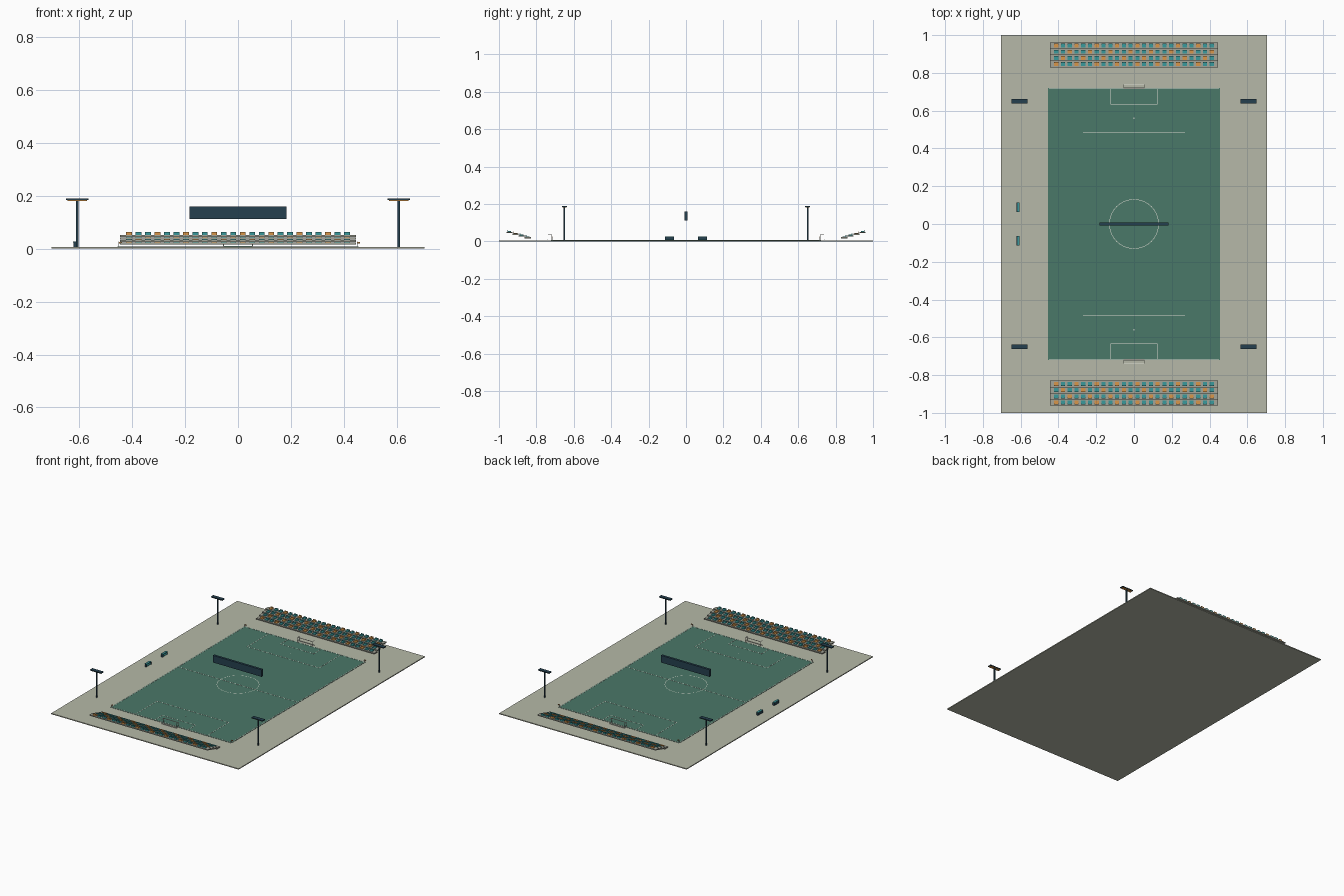
import bpy
import bmesh
import math
from mathutils import Matrix, Vector

cube = bpy.data.objects.get("Cube")
if cube:
    bpy.data.objects.remove(cube, do_unlink=True)


def material(name, hexcode):
    srgb = [int(hexcode[i:i + 2], 16) / 255 for i in (0, 2, 4)]
    colour = [c / 12.92 if c < 0.04 else ((c + 0.055) / 1.055) ** 2.4 for c in srgb] + [1]
    m = bpy.data.materials.new(name)
    m.use_nodes = True
    m.diffuse_color = colour
    m.node_tree.nodes["Principled BSDF"].inputs["Base Color"].default_value = colour
    return m


paving = material("paving", "b6b9a8")
turf = material("turf", "4a7868")
white = material("line white", "e6e6dc")
concrete = material("concrete", "a3a598")
navy = material("navy", "25404f")
teal = material("seat teal", "3a9a9c")
orange = material("orange", "d8964a")


def boxes(name, parts, mats):
    """One object from boxes given as (centre, size, material index)."""
    bm = bmesh.new()
    for centre, size, index in parts:
        mat = Matrix.Translation(centre) @ Matrix.Diagonal(Vector(size).to_4d())
        verts = bmesh.ops.create_cube(bm, size=1, matrix=mat)["verts"]
        for face in {f for v in verts for f in v.link_faces}:
            face.material_index = index
    return finish(name, bm, mats)


def finish(name, bm, mats):
    mesh = bpy.data.meshes.new(name)
    bm.to_mesh(mesh)
    bm.free()
    for m in mats:
        mesh.materials.append(m)
    obj = bpy.data.objects.new(name, mesh)
    bpy.context.collection.objects.link(obj)
    return obj


def arc(name, radius, y, start, end, count):
    """Flat painted arc around (0, y)."""
    bm = bmesh.new()
    rims = []
    for i in range(count + 1):
        a = start + (end - start) * i / count
        rims.append([bm.verts.new((r * math.cos(a), y + r * math.sin(a), LINE_Z + 0.0006))
                     for r in (radius - LINE / 2, radius + LINE / 2)])
    for a, b in zip(rims, rims[1:]):
        bm.faces.new((a[0], a[1], b[1], b[0]))
    finish(name, bm, [white])


LINE, LINE_Z = 0.0025, 0.0078
HALF_X, HALF_Y = 0.45, 0.715

# Ground and pitch
boxes("ground", [((0, 0, 0.003), (1.41, 2, 0.006), 0)], [paving])
boxes("pitch", [((0, 0, 0.0065), (0.91, 1.44, 0.002), 0)], [turf])


# Painted markings
def line_x(y, half):
    return ((0, y, LINE_Z), (2 * half, LINE, 0.001), 0)


def line_y(x, y0, y1):
    return ((x, (y0 + y1) / 2, LINE_Z), (LINE, abs(y1 - y0), 0.001), 0)


marks = [line_x(0, HALF_X)]
for s in (-1, 1):
    marks += [line_x(s * HALF_Y, HALF_X), line_y(s * HALF_X, -HALF_Y, HALF_Y)]
    for half, depth in ((0.27, 0.23), (0.125, 0.08)):
        inner = s * (HALF_Y - depth)
        marks.append(line_x(inner, half))
        marks += [line_y(x, inner, s * HALF_Y) for x in (-half, half)]
    marks.append(((0, s * 0.56, LINE_Z), (0.006, 0.006, 0.001), 0))
marks.append(((0, 0, LINE_Z), (0.006, 0.006, 0.001), 0))
boxes("pitch_markings", marks, [white])
arc("centre_circle", 0.13, 0, 0, 2 * math.pi, 64)

for side, s in (("front", -1), ("back", 1)):
    # Goal frame with sloping depth bars
    bar = 0.003
    frame = [((0, s * 0.72, 0.039), (0.113, bar, bar), 0),
             ((0, s * 0.738, 0.009), (0.113, bar, bar), 0)]
    for x in (-0.055, 0.055):
        frame += [((x, s * 0.72, 0.023), (bar, bar, 0.034), 0),
                  ((x, s * 0.729, 0.039), (bar, 0.02, 0.002), 0),
                  ((x, s * 0.738, 0.023), (0.002, 0.002, 0.034), 0)]
    boxes(side + "_goal", frame, [white])

    # Stand terraces, stepping up away from the pitch
    steps, seats = [], []
    for row in range(4):
        y, z = s * (0.846 + 0.0325 * row), 0.0195 + 0.0093 * row
        steps.append(((0, y, z), (0.89, 0.033, 0.007), 0))
        for col in range(24):
            x = (col - 11.5) * 0.0358
            shade = 1 if (col + 2 * row) % 3 == 0 else 0
            seats += [((x, y, z + 0.006), (0.022, 0.018, 0.004), shade),
                      ((x, y + s * 0.0095, z + 0.009), (0.022, 0.004, 0.011), shade)]
    boxes(side + "_stand_steps", steps, [concrete])
    boxes(side + "_stand_seats", seats, [teal, orange])

    for hand, h in (("right", -1), ("left", 1)):
        # Floodlight mast with lamp panel underneath the head
        x, y = h * 0.607, s * 0.65
        boxes(f"{side}_{hand}_floodlight",
              [((x, y, 0.095), (0.008, 0.008, 0.18), 0),
               ((x, y, 0.186), (0.085, 0.026, 0.006), 0),
               ((x, y, 0.182), (0.075, 0.02, 0.003), 1)], [navy, orange])
        # Corner flag
        x, y = h * HALF_X, s * HALF_Y
        boxes(f"{side}_{hand}_corner_flag",
              [((x, y, 0.016), (0.0025, 0.0025, 0.02), 0),
               ((x + 0.006, y, 0.0225), (0.011, 0.0015, 0.006), 1)], [white, orange])

    # Team bench shelter
    y = s * 0.088
    boxes(side + "_team_bench",
          [((-0.613, y, 0.012), (0.012, 0.046, 0.004), 1),
           ((-0.620, y, 0.017), (0.004, 0.05, 0.02), 0),
           ((-0.615, y, 0.0255), (0.016, 0.05, 0.003), 1)]
          + [((-0.615, y + e * 0.0235, 0.0155), (0.014, 0.003, 0.019), 0) for e in (-1, 1)],
          [navy, teal])

# Hanging scoreboard
boxes("scoreboard", [((0, 0, 0.136), (0.367, 0.016, 0.048), 0)], [navy])
